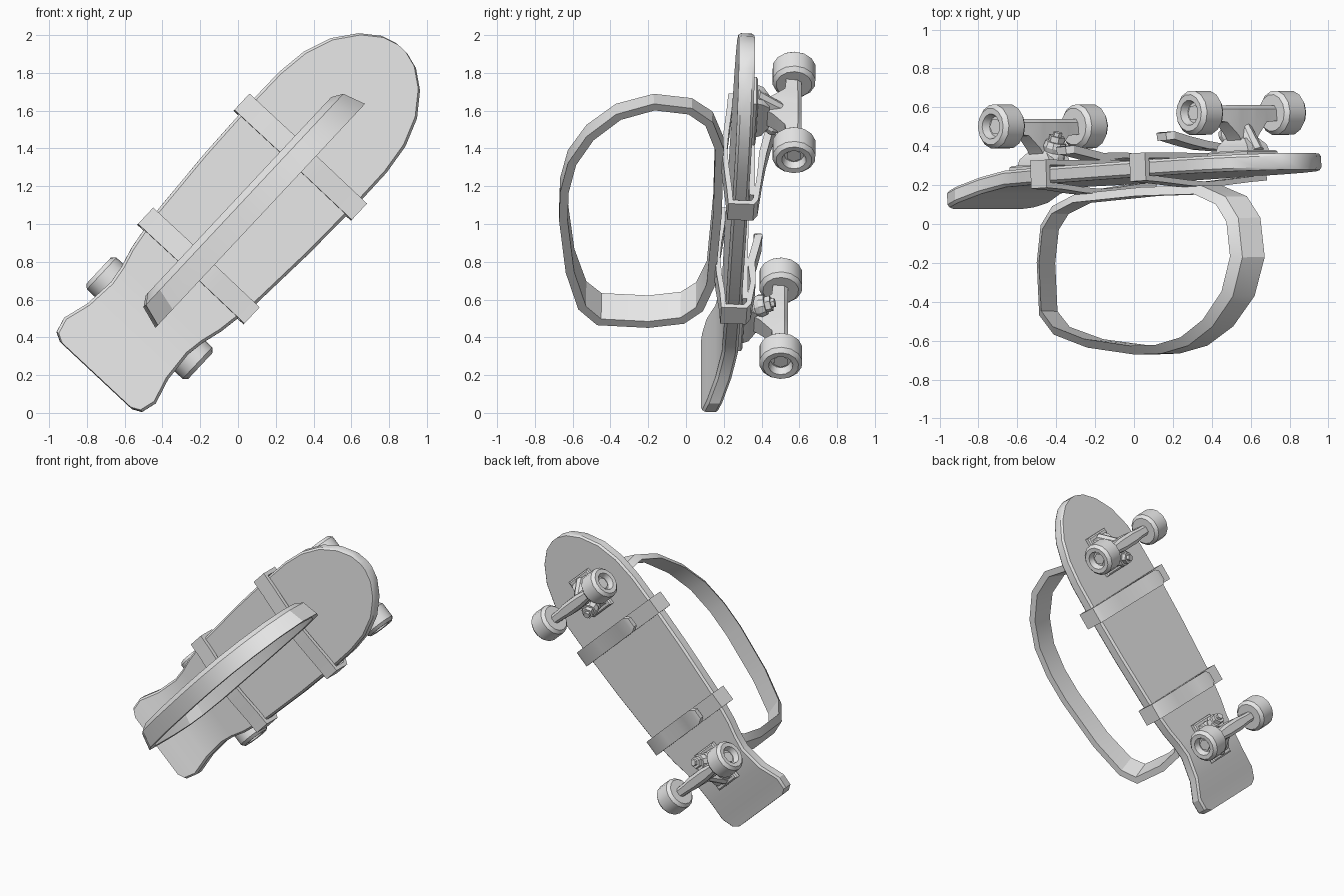
import bpy, bmesh, math
from mathutils import Vector, Matrix

if "Cube" in bpy.data.objects:
    bpy.data.objects.remove(bpy.data.objects["Cube"])

# Board frame: s along the board, t across it, h towards the wheels
U = Vector((.683, .047, .730)).normalized()
V = Vector((.730, 0, -.683)).normalized()
N = U.cross(V).normalized()
M = Matrix((U, V, N)).transposed().to_4x4()
M.translation = Vector((.05, .27, 1.055))

grey = bpy.data.materials.new("plain_grey")
grey.diffuse_color = (.8, .8, .8, 1)
grey.use_nodes = True
grey.node_tree.nodes["Principled BSDF"].inputs["Base Color"].default_value = grey.diffuse_color


def finish(name, bm, angle=30):
    bmesh.ops.recalc_face_normals(bm, faces=bm.faces)
    me = bpy.data.meshes.new(name)
    bm.to_mesh(me)
    bm.free()
    me.materials.append(grey)
    ob = bpy.data.objects.new(name, me)
    bpy.context.collection.objects.link(ob)
    ob.matrix_world = M
    bpy.ops.object.select_all(action='DESELECT')
    ob.select_set(True)
    bpy.context.view_layer.objects.active = ob
    bpy.ops.object.shade_smooth_by_angle(angle=math.radians(angle))
    return ob


def loft(name, sections, closed=False, angle=30):
    """Skin equal-length rings of points; cap the ends unless closed."""
    bm = bmesh.new()
    rings = [[bm.verts.new(p) for p in sec] for sec in sections]
    n = len(rings[0])
    for i in range(len(rings) if closed else len(rings) - 1):
        a, b = rings[i], rings[(i + 1) % len(rings)]
        for j in range(n):
            k = (j + 1) % n
            bm.faces.new((a[j], a[k], b[k], b[j]))
    if not closed:
        bm.faces.new(rings[0])
        bm.faces.new(rings[-1])
    return finish(name, bm, angle)


def lathe(name, profile, origin, axis, n=12):
    """Solid of (radius, distance) steps around an axis."""
    q = Vector(axis).to_track_quat('Z', 'Y')
    secs = []
    for r, d in profile:
        secs.append([Vector(origin) + q @ Vector((r * math.cos(2 * math.pi * i / n),
                     r * math.sin(2 * math.pi * i / n), d)) for i in range(n)])
    return loft(name, secs)


def ribbon(name, path, thick, width, place, closed=False, angle=30, slope=0):
    """Flat strip along a 2D path; place(a, b, w) gives the 3D point."""
    secs, n = [], len(path)
    for i, p in enumerate(path):
        p = Vector(p)
        prev = Vector(path[i - 1]) if closed or i > 0 else p
        nxt = Vector(path[(i + 1) % n]) if closed or i < n - 1 else p
        d1, d2 = (p - prev), (nxt - p)
        d1 = d1.normalized() if d1.length else d2.normalized()
        d2 = d2.normalized() if d2.length else d1
        tan = (d1 + d2).normalized()
        o = Vector((-tan.y, tan.x)) * thick(i) / 2 / max(.6, tan.dot(d2))
        w = width(i) / 2
        secs.append([place(*(p + o), -w), place(*(p + o), w),
                     place(*(p - o), w), place(*(p - o), -w + slope)])
    return loft(name, secs, closed, angle)


# Deck: half-width stations with a bent tail
stations = [(-1.178, .262), (-1.153, .31), (-1.07, .332), (-.93, .293), (-.76, .28),
            (-.66, .295), (-.55, .325), (-.32, .36), (.07, .383), (.43, .392), (.66, .39),
            (.83, .368), (.98, .312), (1.1, .222), (1.172, .125), (1.197, .04)]
secs = []
for s, w in stations:
    k = -.23 * max(0, -.78 - s) * min(1, max(0, -.78 - s) / .2)
    half = [(w - .014, -.045), (w, -.03), (w, .026), (w - .014, .04)]
    secs.append([(s, t, h + k) for t, h in half] + [(s, -t, h + k) for t, h in reversed(half)])
loft("deck", secs)

# Carrying loop: closed band in front of the deck, path as (s, world y)
loop = [(.80, -.17), (.77, .02), (.68, .12), (.5, .175), (.05, .165), (-.45, .13),
        (-.62, .07), (-.70, -.02), (-.728, -.2), (-.71, -.46), (-.61, -.55), (-.36, -.615),
        (0, -.65), (.2, -.645), (.4, -.605), (.58, -.51), (.73, -.36)]


def place_loop(s, y, w):
    return Vector((s + .047 * (y - .268) + .4 * s * w, w - .02, y - .268 - .047 * s))


ribbon("carrying_loop", loop, lambda i: .045, lambda i: .155, place_loop, True, 25, .035)

# Two straps wrapped around the deck, each ending in a lifted tongue
for name, s0, hw, tip, end in (("upper_strap", .41, .412, .165, -.25),
                               ("lower_strap", -.38, .372, .13, -.22)):
    path = [(end, tip - .005), (end + .035, tip), (end + .14, tip * .85), (.02, tip * .7),
            (.18, .1), (hw - .03, .078), (hw, .06), (hw, -.055), (hw - .1, -.062), (.12, -.08),
            (0, -.088), (-.12, -.08), (-hw + .1, -.062), (-hw, -.055), (-hw, .062),
            (hw - .06, .058)]
    ribbon(name, path, lambda i: .04 if i < 4 else .028, lambda i: .07 if i == 0 else .118,
           lambda t, h, w, s0=s0: Vector((s0 + w, t, h)))


def block(name, s, stack):
    """Stack of rectangles (shift, half length, half width, h)."""
    loft(name, [[(s + c - a, -b, h), (s + c + a, -b, h), (s + c + a, b, h), (s + c - a, b, h)]
                for c, a, b, h in stack])


# Trucks, mirrored along the deck with pins towards the middle
for end, s in (("nose", .747), ("tail", -.747)):
    m = -1 if s > 0 else 1
    block(end + "_base_plate", s, [(0, .15, .105, .035), (0, .15, .105, .062), (0, .14, .095, .07)])
    block(end + "_base_block", s, [(0, .125, .075, .06), (0, .11, .07, .1), (0, .07, .05, .135)])
    # hanger: wide at the axle, narrow at the pivot
    secs = []
    for t, low, r in ((-.23, .225, .038), (-.14, .218, .042), (-.07, .15, .052), (-.04, .1, .052),
                      (.04, .1, .052), (.07, .15, .052), (.14, .218, .042), (.23, .225, .038)):
        secs.append([(s - r, t, low), (s + r, t, low), (s + r * .9, t, .285),
                     (s + r * .5, t, .305), (s - r * .5, t, .305), (s - r * .9, t, .285)])
    loft(end + "_hanger", secs)
    # kingpin with bushing, washer and nut; pivot on the other side
    ax = (m * .35, 0, 1)
    lathe(end + "_bushing", [(.06, 0), (.062, .03), (.052, .055), (.062, .08), (.055, .11)],
          (s + m * .06, 0, .08), ax, 10)
    lathe(end + "_kingpin_nut", [(.042, .11), (.042, .14), (.024, .14), (.024, .16)],
          (s + m * .06, 0, .08), ax, 6)
    lathe(end + "_pivot", [(.045, 0), (.035, .15)], (s - m * .10, 0, .06), (m * .6, 0, 1), 8)
    # wheels with recessed hubs and axle nuts
    for side, name in ((-1, "left"), (1, "right")):
        c = (s, side * .292, .267)
        lathe(f"{end}_{name}_wheel",
              [(.03, .035), (.052, .035), (.065, .075), (.095, .077), (.115, .055),
               (.115, -.055), (.095, -.077), (.03, -.077)], c, (0, side, 0), 14)
        lathe(f"{end}_{name}_axle_nut", [(.042, .03), (.042, .045)], c, (0, side, 0), 6)
